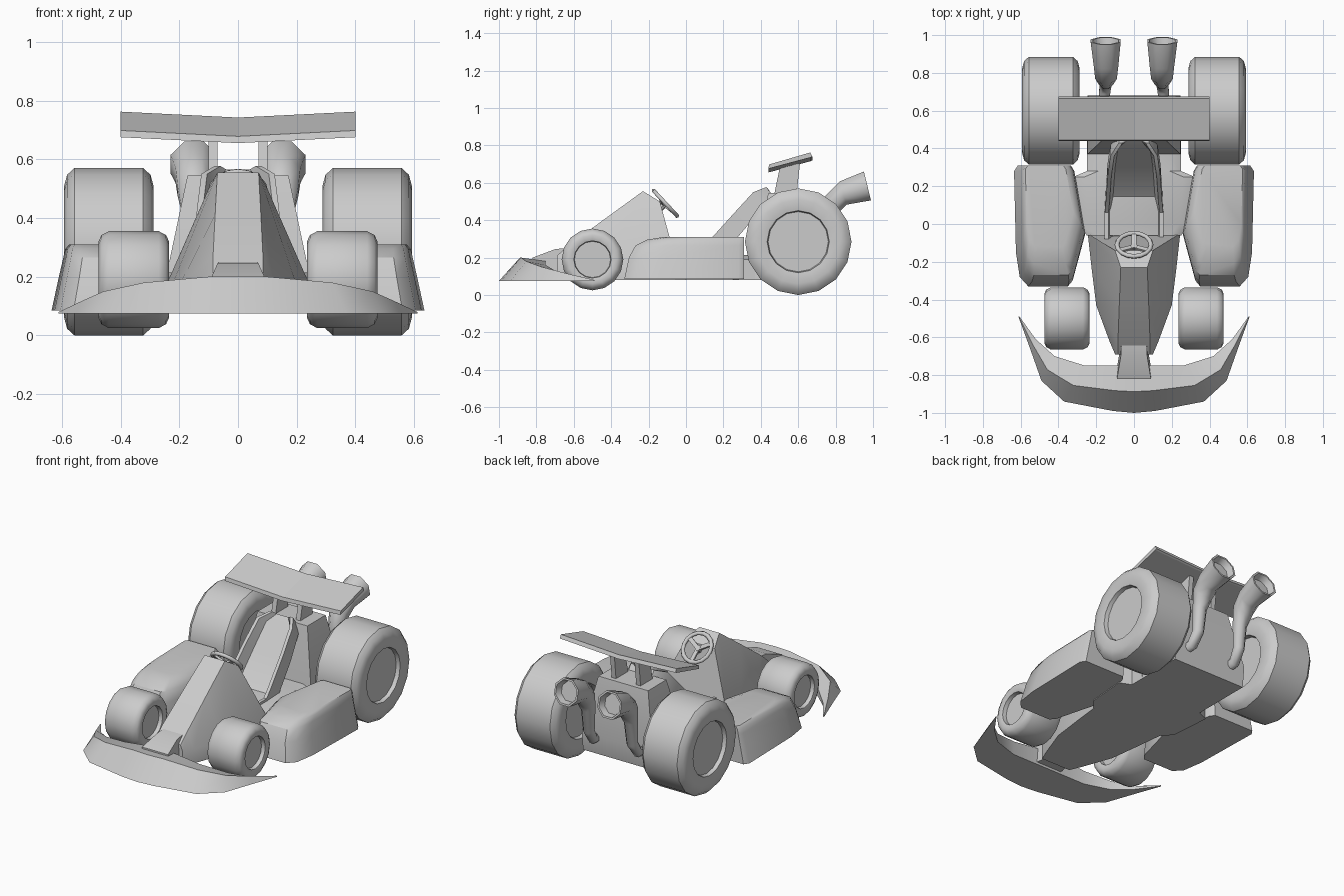
import bpy, bmesh, math
from mathutils import Vector

cube = bpy.data.objects.get("Cube")
if cube:
    bpy.data.objects.remove(cube, do_unlink=True)

grey = bpy.data.materials.new("plain_grey")
grey.use_nodes = True
COLOUR = (0.6, 0.6, 0.6, 1)
grey.diffuse_color = COLOUR
grey.node_tree.nodes["Principled BSDF"].inputs["Base Color"].default_value = COLOUR


def loft(name, rings, caps=True, loop=False, angle=30):
    """Skin a list of equal point rings into one object."""
    bm = bmesh.new()
    rows = [[bm.verts.new(p) for p in ring] for ring in rings]
    n = len(rows[0])
    pairs = list(zip(rows, rows[1:]))
    if loop:
        pairs.append((rows[-1], rows[0]))
    for a, b in pairs:
        for i in range(n):
            j = (i + 1) % n
            bm.faces.new((a[i], a[j], b[j], b[i]))
    if caps and not loop:
        bm.faces.new(rows[0])
        bm.faces.new(rows[-1])
    bmesh.ops.remove_doubles(bm, verts=bm.verts, dist=0.0005)
    bmesh.ops.recalc_face_normals(bm, faces=bm.faces)
    mesh = bpy.data.meshes.new(name)
    bm.to_mesh(mesh)
    bm.free()
    mesh.materials.append(grey)
    obj = bpy.data.objects.new(name, mesh)
    bpy.context.collection.objects.link(obj)
    bpy.ops.object.select_all(action="DESELECT")
    obj.select_set(True)
    bpy.context.view_layer.objects.active = obj
    bpy.ops.object.shade_smooth_by_angle(angle=math.radians(angle))
    return obj


def mirrored(half):
    """Close a +x half section with its mirror image."""
    return half + [(-x, y, z) for x, y, z in reversed(half)]


def flip(rings, side):
    return [[(x * side, y, z) for x, y, z in r] for r in rings]


def circle(centre, axis, radius, count, turn=0):
    """Ring of points around an axis lying in the yz plane."""
    c, d = Vector(centre), Vector(axis).normalized()
    u = Vector((1, 0, 0))
    v = d.cross(u)
    steps = [math.tau * (i + turn) / count for i in range(count)]
    return [tuple(c + radius * (u * math.cos(a) + v * math.sin(a))) for a in steps]


def wheel(name, x, y, radius, half, hub, lift):
    """Tyre with rounded shoulders and a recessed hub on both faces."""
    outer = [(half - 0.03, 0.001), (half - 0.03, hub * 0.92), (half - 0.006, hub * 0.95),
             (half - 0.004, hub * 1.02), (half, radius * 0.79),
             (half - 0.01, radius * 0.92), (half - 0.035, radius)]
    profile = outer + [(-o, r) for o, r in reversed(outer)]
    rings = []
    for o, r in profile:
        rings.append([(x + o, y + r * math.cos(a), lift + r * math.sin(a))
                      for a in (math.tau * i / 16 for i in range(16))])
    loft(name, rings, angle=40)


# Nose cone: station y, base half width, top y, top half width, top z
nose = [(-0.69, 0.10, -0.69, 0.085, 0.21), (-0.62, 0.13, -0.62, 0.085, 0.27),
        (-0.43, 0.20, -0.43, 0.078, 0.41), (-0.23, 0.225, -0.23, 0.07, 0.555),
        (-0.05, 0.245, -0.14, 0.10, 0.50)]
loft("nose", [mirrored([(w, y, 0.08), (w, y, 0.17), (tw, ty, tz)])
              for y, w, ty, tw, tz in nose])

# Nose bracket joining the front wing
loft("wing_bracket", [mirrored([(w + 0.01, y, 0.09), (w, y, z)])
                      for y, w, z in ((-0.60, 0.065, 0.255), (-0.70, 0.07, 0.245),
                                      (-0.82, 0.09, 0.20))])

# Swept front wing: outer edge, inner edge, top height
span = [(0.0, -1.0, 0.0, -0.75, 0.20), (0.11, -0.99, 0.09, -0.75, 0.20),
        (0.37, -0.94, 0.26, -0.75, 0.18), (0.49, -0.83, 0.42, -0.70, 0.15),
        (0.55, -0.66, 0.52, -0.61, 0.115), (0.612, -0.49, 0.608, -0.488, 0.08)]
half_wing = []
for ox, oy, ix, iy, z in span:
    mx, my = ox + (ix - ox) * 0.45, oy + (iy - oy) * 0.45
    half_wing.append([(ox, oy, 0.075), (mx, my, z), (ix, iy, z - 0.02 * (z > 0.1)),
                      (ix, iy, 0.075)])
loft("front_wing", flip(half_wing[:0:-1], -1) + half_wing)

# Floor tub linking the side pods
tub = [(-0.06, 0.25), (0.0, 0.30), (0.25, 0.32), (0.28, 0.25), (0.37, 0.25)]
loft("floor_tub", [mirrored([(w, y, 0.08), (w, y, 0.19), (w - 0.06, y, 0.215)])
                   for y, w in tub])

# Engine block behind the seat
loft("engine_block", [
    [(sx * w, y, z) for sx, y in ((-1, a), (1, a), (1, b), (-1, b))]
    for z, w, a, b in ((0.08, 0.25, 0.36, 0.66), (0.20, 0.245, 0.37, 0.68),
                       (0.545, 0.172, 0.44, 0.62))])

# Seat shell: pan rising into a reclined back with raised sides
seat_path = [(-0.08, 0.17, 0.155, 0, 0.06), (0.08, 0.17, 0.155, -0.02, 0.06),
             (0.16, 0.225, 0.15, -0.05, 0.05), (0.30, 0.39, 0.14, -0.05, 0.04),
             (0.40, 0.52, 0.125, -0.04, 0.03), (0.44, 0.565, 0.08, -0.01, 0.012)]
loft("seat", [mirrored([(w, y + 0.02, z - 0.03), (w, y + ry, z + rz),
                        (w - 0.02, y + ry, z + rz), (w - 0.04, y, z)])
              for y, z, w, ry, rz in seat_path])

# Steering wheel with three spokes and a column
centre, axis = Vector((0, -0.11, 0.49)), Vector((0, 0.73, 0.68)).normalized()
up = axis.cross(Vector((1, 0, 0)))
rim = []
for i in range(16):
    a = math.tau * i / 16
    d = Vector((math.cos(a), 0, 0)) + up * math.sin(a)
    rim.append([tuple(centre + d * (0.09 + 0.013 * math.cos(t)) + axis * 0.012 * math.sin(t))
                for t in (math.tau * k / 6 for k in range(6))])
loft("steering_rim", rim, loop=True, angle=65)
for i in range(3):
    a = math.radians(90 + 120 * i)
    d = Vector((math.cos(a), 0, 0)) + up * math.sin(a)
    e = axis.cross(d)
    loft("steering_spoke", [[tuple(centre + d * r + e * s * 0.012 + axis * (t * 0.006 - dip))
                             for s, t in ((-1, -1), (1, -1), (1, 1), (-1, 1))]
                            for r, dip in ((0.0, 0.015), (0.088, 0.0))])
loft("steering_column", [circle(centre - axis * d, axis, 0.018, 8) for d in (0.005, 0.14)])

# Rear wing, slightly folded along the centre line
loft("rear_wing", [[(x, 0.44, 0.655 + k), (x, 0.445, 0.678 + k), (x, 0.665, 0.742 + k),
                    (x, 0.675, 0.72 + k), (x, 0.665, 0.715 + k)]
                   for x, k in ((-0.4, 0.02), (0, 0), (0.4, 0.02))], angle=5)

# Side pod plan, swept up through shrinking levels
pod_plan = [(0.635, 0.28), (0.615, 0.31), (0.34, 0.31), (0.32, 0.28), (0.26, -0.06),
            (0.325, -0.30), (0.35, -0.33), (0.56, -0.33), (0.605, -0.28), (0.625, -0.15)]
pod_levels = [(0.085, 0, 0, 0), (0.20, 0.025, 0.0, 0.025), (0.265, 0.04, 0.01, 0.06),
              (0.295, 0.047, 0.03, 0.12), (0.31, 0.06, 0.06, 0.21)]
pod = []
for z, out, inn, front in pod_levels:
    pod.append([(x - out * (x - 0.26) / 0.375 + inn * (0.635 - x) / 0.375,
                 y + front * (0.31 - y) / 0.64, z) for x, y in pod_plan])

# Exhaust: bent pipe opening into a flared, recessed mouth
pipe = [((0.16, 0.60, 0.18), (0, 1, 0), 0.03), ((0.155, 0.70, 0.19), (0, 1, 0.4), 0.032),
        ((0.15, 0.745, 0.26), (0, 0.3, 1), 0.034), ((0.148, 0.755, 0.40), (0, 0.1, 1), 0.042),
        ((0.148, 0.785, 0.49), (0, 0.8, 0.8), 0.062), ((0.148, 0.84, 0.545), (0, 1, 0.3), 0.07),
        ((0.15, 0.97, 0.583), (0, 0.97, 0.24), 0.086),
        ((0.15, 0.97, 0.583), (0, 0.97, 0.24), 0.074),
        ((0.15, 0.93, 0.573), (0, 0.97, 0.24), 0.062)]

for side, label in ((1, "left"), (-1, "right")):
    loft(label + "_side_pod", flip(pod, side), angle=35)
    loft(label + "_exhaust", flip([circle(c, d, r, 8, 0.5) for c, d, r in pipe], side),
         angle=50)
    loft(label + "_wing_strut", flip(
        [[(x, 0.47, 0.53), (x, 0.59, 0.53), (x, 0.61, 0.71), (x, 0.50, 0.675)]
         for x in (0.07, 0.10)], side))
    wheel(label + "_rear_wheel", side * 0.44, 0.60, 0.285, 0.152, 0.175, 0.285)
    wheel(label + "_front_wheel", side * 0.355, -0.50, 0.165, 0.12, 0.105, 0.19)
